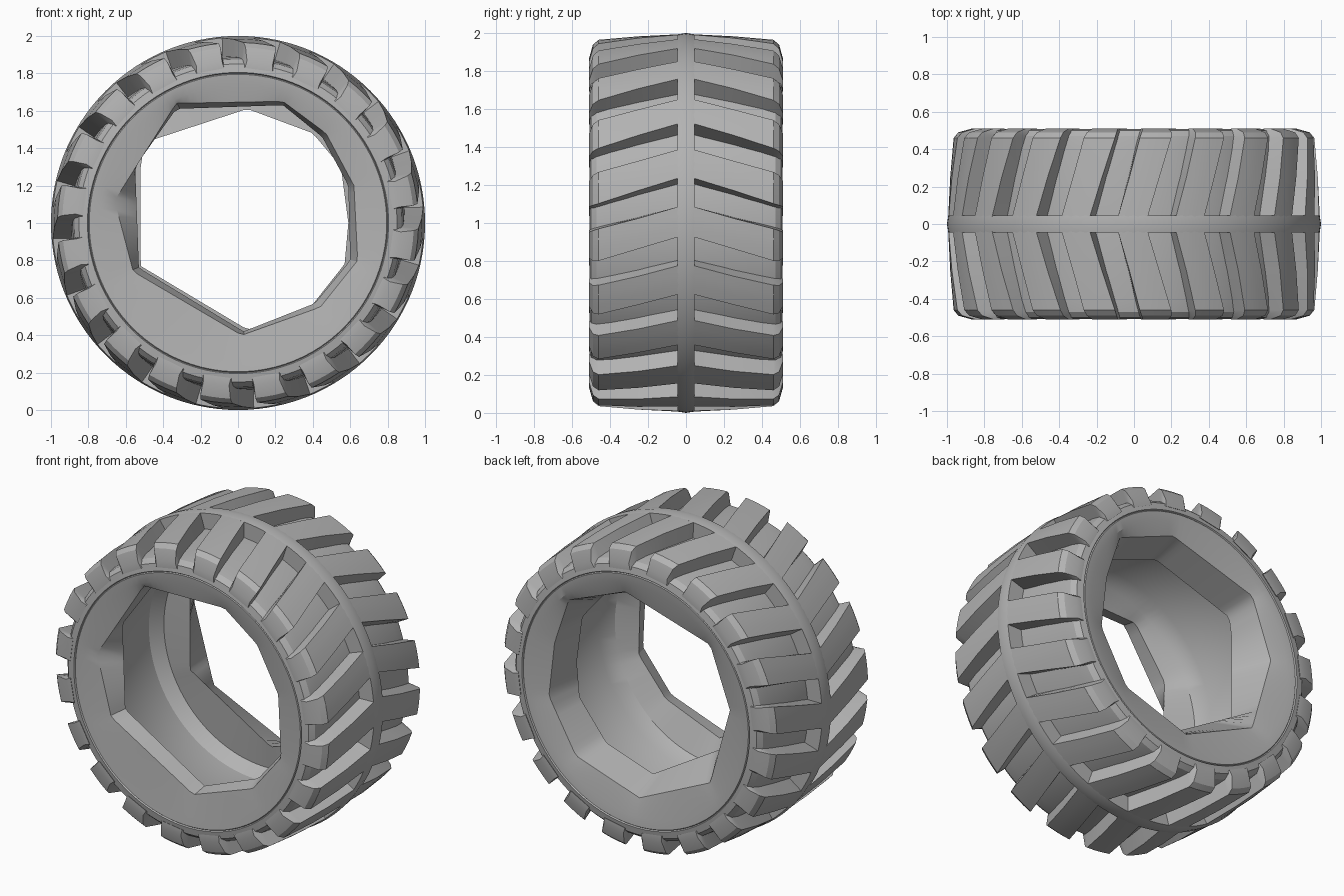
import bpy, bmesh, math
from math import pi, sin, cos, atan2, radians

cube = bpy.data.objects.get("Cube")
if cube:
    bpy.data.objects.remove(cube, do_unlink=True)

rubber = bpy.data.materials.new("grey rubber")
rubber.use_nodes = True
GREY = (0.45, 0.45, 0.45, 1)
rubber.diffuse_color = GREY
bsdf = next(n for n in rubber.node_tree.nodes if n.type == 'BSDF_PRINCIPLED')
bsdf.inputs["Base Color"].default_value = GREY
bsdf.inputs["Roughness"].default_value = 0.8

SEGMENTS = 120
LUGS = 20
PITCH = 2 * pi / LUGS
SWEEP = 0.3           # how far the lugs trail behind the centre ridge
PHASE = 0.175         # where the first groove leaves the centre ridge


def point(r, angle, y):
    return (r * cos(angle), y, 1 + r * sin(angle))


def finish(bm, name, angle=30):
    bmesh.ops.recalc_face_normals(bm, faces=bm.faces)
    mesh = bpy.data.meshes.new(name)
    bm.to_mesh(mesh)
    bm.free()
    mesh.materials.append(rubber)
    obj = bpy.data.objects.new(name, mesh)
    bpy.context.collection.objects.link(obj)
    bpy.ops.object.select_all(action='DESELECT')
    obj.select_set(True)
    bpy.context.view_layer.objects.active = obj
    bpy.ops.object.shade_smooth_by_angle(angle=radians(angle))


def polygon_radius(corners):
    """Distance from the axle to an irregular polygon, as a function of angle."""
    pts = sorted(corners, key=lambda p: atan2(p[1], p[0]))

    def radius(angle):
        dx, dz = cos(angle), sin(angle)
        for (ax, az), (bx, bz) in zip(pts, pts[1:] + pts[:1]):
            ex, ez = bx - ax, bz - az
            det = dx * ez - dz * ex
            if abs(det) < 1e-9:
                continue
            t = (ax * ez - az * ex) / det
            s = (ax * dz - az * dx) / det
            if t > 0 and -1e-6 <= s <= 1 + 1e-6:
                return t
        return 0.6
    return radius


def lathe(name, profile):
    """Spin a closed profile of (y, radius or radius function) about the axle."""
    bm = bmesh.new()
    rings = []
    angles = [2 * pi * i / SEGMENTS for i in range(SEGMENTS)]
    for y, r in profile:
        rings.append([bm.verts.new(point(r(a) if callable(r) else r, a, y)) for a in angles])
    for a, b in zip(rings, rings[1:] + rings[:1]):
        for i in range(SEGMENTS):
            j = (i + 1) % SEGMENTS
            bm.faces.new((a[i], a[j], b[j], b[i]))
    finish(bm, name)


# Faceted openings of the two sidewalls, outer rim and inner bead
front_rim = polygon_radius([(-.33, .64), (.24, .65), (.47, .48), (.62, .2), (.64, -.2),
                            (.44, -.45), (.02, -.6), (-.56, -.26), (-.66, .12)])
front_bead = polygon_radius([(-.33, .61), (.24, .63), (.45, .46), (.59, .2), (.6, -.2),
                             (.41, -.43), (.03, -.58), (-.53, -.24), (-.55, .3)])
back_rim = polygon_radius([(.6, .2), (.5, .5), (.1, .66), (-.5, .48), (-.64, .1),
                           (-.5, -.4), (0, -.63), (.45, -.48), (.64, -.15)])
back_bead = polygon_radius([(-.5, .43), (.05, .61), (.4, .48), (.55, .3), (.59, 0),
                            (.57, -.22), (.38, -.46), (.05, -.57), (-.52, -.23), (-.52, .3)])

# Tyre body: groove floor, sidewalls with a fine crease, thick beads, hollow inside
half = [(0, .895), (.4, .885), (.47, .875), (.5, .85), (.508, .805), (.5, .8),
        (.506, .795), (.5, .74)]
body = half[:0:-1] + [(-y, r) for y, r in half]
inside = [(-.48, front_rim), (-.38, front_bead), (-.31, .72), (-.22, .77),
          (.2, .77), (.28, .72), (.26, back_bead), (.47, back_rim)]
lathe("tyre_body", body + inside)

# Continuous ridge around the middle of the tread
lathe("centre_ridge", [(-.045, .86), (-.045, .993), (0, 1.0), (.045, .993), (.045, .86)])

# Swept tread lugs: (distance from middle, top radius, base radius, half angle)
stations = [(.03, .994, .86, .080), (.25, .983, .86, .082),
            (.46, .965, .85, .088), (.49, .94, .84, .086), (.51, .87, .83, .080)]
STEPS = 3
for side, label in ((-1, "front"), (1, "back")):
    bm = bmesh.new()
    for n in range(LUGS):
        middle = (n + .5) * PITCH + PHASE
        loops = []
        for d, top, base, w in stations:
            a = middle - SWEEP * d
            fan = [a + w * (2 * i / STEPS - 1) for i in range(STEPS + 1)]
            loop = [point(top, t, side * d) for t in fan]
            loop += [point(base, a + w * 1.12, side * d), point(base, a - w * 1.12, side * d)]
            loops.append([bm.verts.new(p) for p in loop])
        for p, q in zip(loops, loops[1:]):
            for i in range(len(p)):
                j = (i + 1) % len(p)
                bm.faces.new((p[i], p[j], q[j], q[i]))
        bm.faces.new(loops[0])
        bm.faces.new(loops[-1])
    finish(bm, label + "_tread_lugs", 25)
